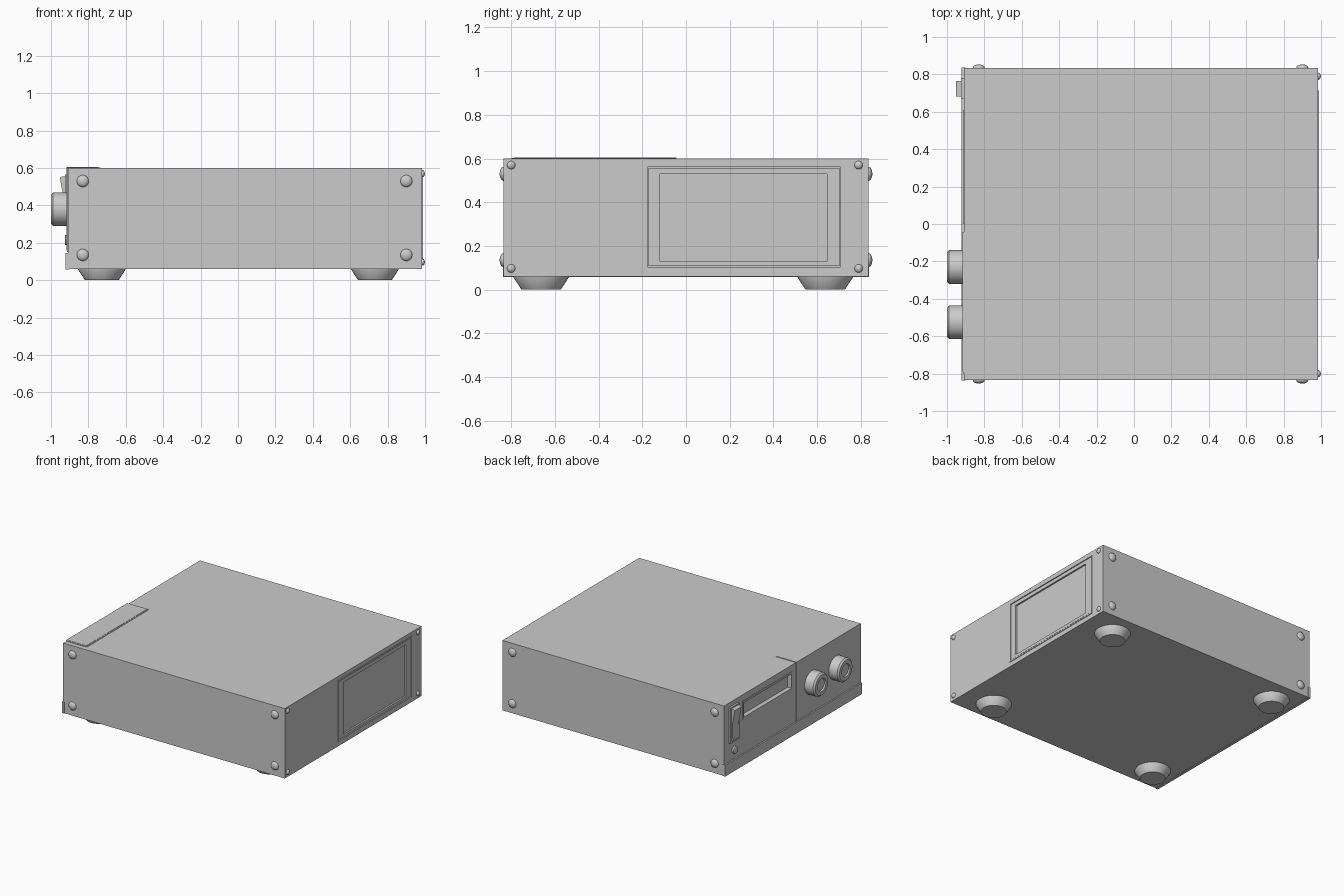
import bpy, bmesh, math
from mathutils import Matrix, Vector

if "Cube" in bpy.data.objects:
    bpy.data.objects.remove(bpy.data.objects["Cube"])


def finish(name, bm, smooth=False):
    bmesh.ops.recalc_face_normals(bm, faces=bm.faces[:])
    me = bpy.data.meshes.new(name)
    bm.to_mesh(me)
    bm.free()
    ob = bpy.data.objects.new(name, me)
    bpy.context.collection.objects.link(ob)
    if smooth:
        bpy.ops.object.select_all(action='DESELECT')
        ob.select_set(True)
        bpy.context.view_layer.objects.active = ob
        bpy.ops.object.shade_smooth_by_angle(angle=math.radians(35))
    return ob


def box(name, x, y, z):
    bm = bmesh.new()
    bmesh.ops.create_cube(bm, size=1)
    for v in bm.verts:
        v.co = Vector([(r[0] + r[1]) / 2 + c * (r[1] - r[0]) for c, r in zip(v.co, (x, y, z))])
    return finish(name, bm)


def lathe(name, profile, loc, axis, n=32):
    """Revolve (radius, height) points about the given axis direction."""
    bm = bmesh.new()
    rot = Vector((0, 0, 1)).rotation_difference(Vector(axis)).to_matrix()
    rings = [[bm.verts.new(Vector(loc) + rot @ Vector((r * math.cos(2 * math.pi * i / n),
              r * math.sin(2 * math.pi * i / n), h))) for i in range(n)] for r, h in profile]
    for a, b in zip(rings, rings[1:]):
        for i in range(n):
            bm.faces.new((a[i], a[(i + 1) % n], b[(i + 1) % n], b[i]))
    bm.faces.new(rings[0])
    bm.faces.new(rings[-1])
    return finish(name, bm, True)


def prism(name, pts, y0, y1):
    """Extrude an xz outline along y."""
    bm = bmesh.new()
    f = bm.faces.new([bm.verts.new((x, y0, z)) for x, z in pts])
    out = bmesh.ops.extrude_face_region(bm, geom=[f])['geom']
    for v in out:
        if isinstance(v, bmesh.types.BMVert):
            v.co.y = y1
    return finish(name, bm)


def cut(ob, *ranges):
    """Subtract boxes from an object and bake the result."""
    for r in ranges:
        c = box("cutter", *r)
        c.hide_render = True
        m = ob.modifiers.new("cut", 'BOOLEAN')
        m.operation, m.solver, m.object = 'DIFFERENCE', 'EXACT', c
        bpy.ops.object.select_all(action='DESELECT')
        ob.select_set(True)
        bpy.context.view_layer.objects.active = ob
        bpy.ops.object.modifier_apply(modifier=m.name)
        bpy.data.objects.remove(c)


def dome(r, h, steps=5):
    return [(r, -0.01)] + [(r * math.cos(t), h * math.sin(t))
                           for t in [i * 1.45 / steps for i in range(steps + 1)]]


# Casing with a slot in the control face and a window in the opposite face
case = box("casing", (-0.91, 0.985), (-0.835, 0.835), (0.06, 0.60))
cut(case, ((-1, -0.875), (0.01, 0.60), (0.42, 0.54)),
    ((0.965, 1.1), (-0.18, 0.71), (0.10, 0.565)))

# Side hatch with a thin surrounding rim and a sunken centre
rim = box("hatch_rim", (0.96, 0.989), (-0.185, 0.715), (0.095, 0.57))
cut(rim, ((0.955, 1.1), (-0.176, 0.706), (0.104, 0.561)))
hatch = box("hatch", (0.96, 0.986), (-0.172, 0.702), (0.108, 0.557))
cut(hatch, ((0.973, 1.1), (-0.12, 0.645), (0.13, 0.53)))

# Lip under the control face
box("bottom_lip", (-0.921, -0.90), (-0.837, 0.837), (0.058, 0.145))

# Knob plate folded over the top edge
prism("knob_plate", [(-0.914, 0.15), (-0.914, 0.603), (-0.735, 0.603),
                     (-0.735, 0.59), (-0.90, 0.59), (-0.90, 0.15)], -0.798, -0.043)
prism("knob_plate_face", [(-0.916, 0.16), (-0.916, 0.605), (-0.745, 0.605),
                          (-0.745, 0.595), (-0.90, 0.595), (-0.90, 0.16)], -0.788, -0.043)

# Slot frame
frame = box("slot_frame", (-0.914, -0.88), (0.0, 0.61), (0.41, 0.55))
cut(frame, ((-1, -0.8), (0.015, 0.595), (0.425, 0.535)))

# Knobs with dished caps
for i, y in enumerate((-0.23, -0.525)):
    lathe(f"knob_{i}", [(0.09, 0), (0.09, 0.078), (0.078, 0.09), (0.05, 0.09),
                        (0.046, 0.08), (0.01, 0.078)], (-0.91, y, 0.38), (-1, 0, 0), 40)

# Rocker switch, bezel and push button
box("switch_bezel", (-0.925, -0.90), (0.67, 0.777), (0.29, 0.565))
prism("rocker_switch", [(-0.905, 0.555), (-0.94, 0.555), (-0.952, 0.548),
                        (-0.932, 0.43), (-0.936, 0.31), (-0.905, 0.31)], 0.682, 0.765)
lathe("push_button", [(0.028, -0.01), (0.028, 0.012), (0.022, 0.016)],
      (-0.91, 0.71, 0.215), (-1, 0, 0), 24)

# Domed screws on both long sides
for s in (-1, 1):
    for x in (-0.83, 0.90):
        for z in (0.135, 0.53):
            lathe("side_screw", dome(0.032, 0.018), (x, s * 0.835, z), (0, s, 0), 24)

# Smaller screws round the hatch face
for y in (-0.80, 0.79):
    for z in (0.097, 0.57):
        lathe("end_screw", dome(0.019, 0.014), (0.985, y, z), (1, 0, 0), 20)

# Tapered feet
for x in (-0.728, 0.732):
    for y in (-0.663, 0.637):
        lathe("foot", [(0.127, 0.065), (0.127, 0.057), (0.09, 0.0)], (x, y, 0), (0, 0, 1))
